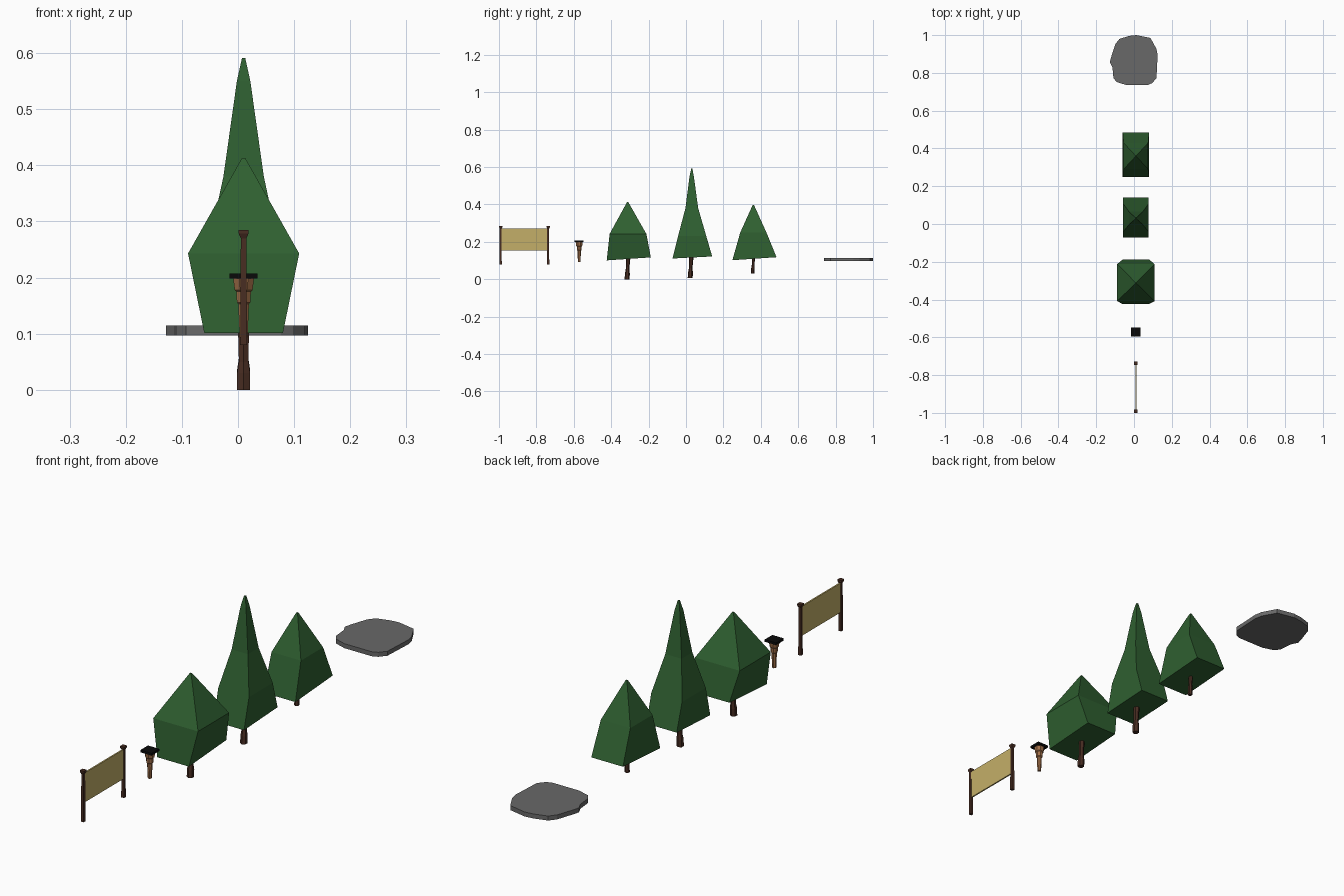
import bpy, bmesh, math

if "Cube" in bpy.data.objects:
    bpy.data.objects.remove(bpy.data.objects["Cube"])

CX = 0.01  # shared centre line of trees, post and sign


def material(name, rgb):
    m = bpy.data.materials.new(name)
    m.diffuse_color = (*rgb, 1)
    m.use_nodes = True
    m.node_tree.nodes["Principled BSDF"].inputs["Base Color"].default_value = m.diffuse_color
    return m


GREEN = material("leaf green", (0.028, 0.115, 0.03))
BARK = material("dark bark", (0.065, 0.026, 0.016))
WOOD = material("light wood", (0.36, 0.16, 0.065))
BLACK = material("black", (0.003, 0.003, 0.003))
CLOTH = material("straw yellow", (0.55, 0.43, 0.14))
STONE = material("stone grey", (0.14, 0.14, 0.14))


def loft(name, rings, mat):
    """Closed flat-shaded solid through rings of equal point count."""
    bm = bmesh.new()
    loops = [[bm.verts.new(p) for p in ring] for ring in rings]
    n = len(loops[0])
    for a, b in zip(loops, loops[1:]):
        for i in range(n):
            j = (i + 1) % n
            bm.faces.new((a[i], a[j], b[j], b[i]))
    bm.faces.new(loops[0][::-1])
    bm.faces.new(loops[-1])
    bmesh.ops.recalc_face_normals(bm, faces=bm.faces)
    me = bpy.data.meshes.new(name)
    bm.to_mesh(me)
    bm.free()
    me.materials.append(mat)
    ob = bpy.data.objects.new(name, me)
    bpy.context.collection.objects.link(ob)
    return ob


def rect(hx, y0, y1, z0, z1=None):
    """Rectangle around CX; z0 at its front edge, z1 at its back edge."""
    z1 = z0 if z1 is None else z1
    return [(CX - hx, y0, z0), (CX + hx, y0, z0), (CX + hx, y1, z1), (CX - hx, y1, z1)]


def turned(name, y, profile, sides, mat, lean=0.0):
    """Faceted post from (radius, z) pairs, optionally leaning along y."""
    rings = []
    for r, z in profile:
        r /= math.cos(math.pi / sides)
        rings.append([(CX + r * math.cos(math.tau * (i + 0.5) / sides),
                       y + lean * z + r * math.sin(math.tau * (i + 0.5) / sides), z)
                      for i in range(sides)])
    return loft(name, rings, mat)


def box(name, hx, y0, y1, z0, z1, mat):
    return loft(name, [rect(hx, y0, y1, z0), rect(hx, y0, y1, z1)], mat)


# Trees: four-sided crowns with a sloping underside
loft("wide_tree_crown", [
    rect(0.07, -0.424, -0.188, 0.101, 0.117),
    rect(0.099, -0.408, -0.212, 0.243),
    rect(0.003, -0.315, -0.309, 0.413)], GREEN)
loft("tall_tree_crown", [
    rect(0.067, -0.072, 0.14, 0.111, 0.122),
    rect(0.068, -0.042, 0.108, 0.232),
    rect(0.036, -0.003, 0.065, 0.38),
    rect(0.012, 0.019, 0.042, 0.55),
    rect(0.003, 0.028, 0.034, 0.591)], GREEN)
loft("small_tree_crown", [
    rect(0.07, 0.248, 0.484, 0.102, 0.118),
    rect(0.065, 0.29, 0.43, 0.25),
    rect(0.003, 0.357, 0.363, 0.398)], GREEN)

# Trunks, flared at the foot
for name, y, base, s in (("wide_tree_trunk", -0.315, 0.0, 1.0),
                         ("tall_tree_trunk", 0.022, 0.006, 1.0),
                         ("small_tree_trunk", 0.355, 0.03, 0.7)):
    turned(name, y, [(0.0115 * s, base), (0.0115 * s, base + 0.03),
                     (0.0085 * s, base + 0.05), (0.009 * s, 0.08),
                     (0.0105 * s, 0.116)], 6, BARK, lean=0.05)

# Lamp post: stepped, widening upwards, with a square black cap
LY = -0.571
turned("lamp_post", LY, [(0.007, 0.093), (0.0095, 0.153), (0.012, 0.156),
                         (0.013, 0.175), (0.016, 0.178), (0.0185, 0.198)], 8, WOOD)
box("lamp_cap", 0.025, LY - 0.024, LY + 0.024, 0.198, 0.207, BLACK)

# Sign: cloth panel between two posts with flared tops
for name, y in (("left_sign_post", -0.991), ("right_sign_post", -0.737)):
    loft(name, [rect(h, y - h, y + h, z) for h, z in
                ((0.006, 0.08), (0.005, 0.27), (0.009, 0.279), (0.009, 0.285))], BARK)
box("sign_panel", 0.003, -0.988, -0.74, 0.155, 0.272, CLOTH)

# Flat stone slab with an irregular outline
outline = [(0.013, 1.0), (0.087, 0.985), (0.119, 0.927), (0.125, 0.895),
           (0.119, 0.773), (0.098, 0.747), (0.077, 0.737), (-0.045, 0.737),
           (-0.093, 0.752), (-0.109, 0.773), (-0.114, 0.83), (-0.128, 0.858),
           (-0.119, 0.89), (-0.098, 0.953), (-0.077, 0.98), (-0.024, 0.996)]
loft("stone_slab", [[(x, y, z) for x, y in outline] for z in (0.097, 0.115)], STONE)
